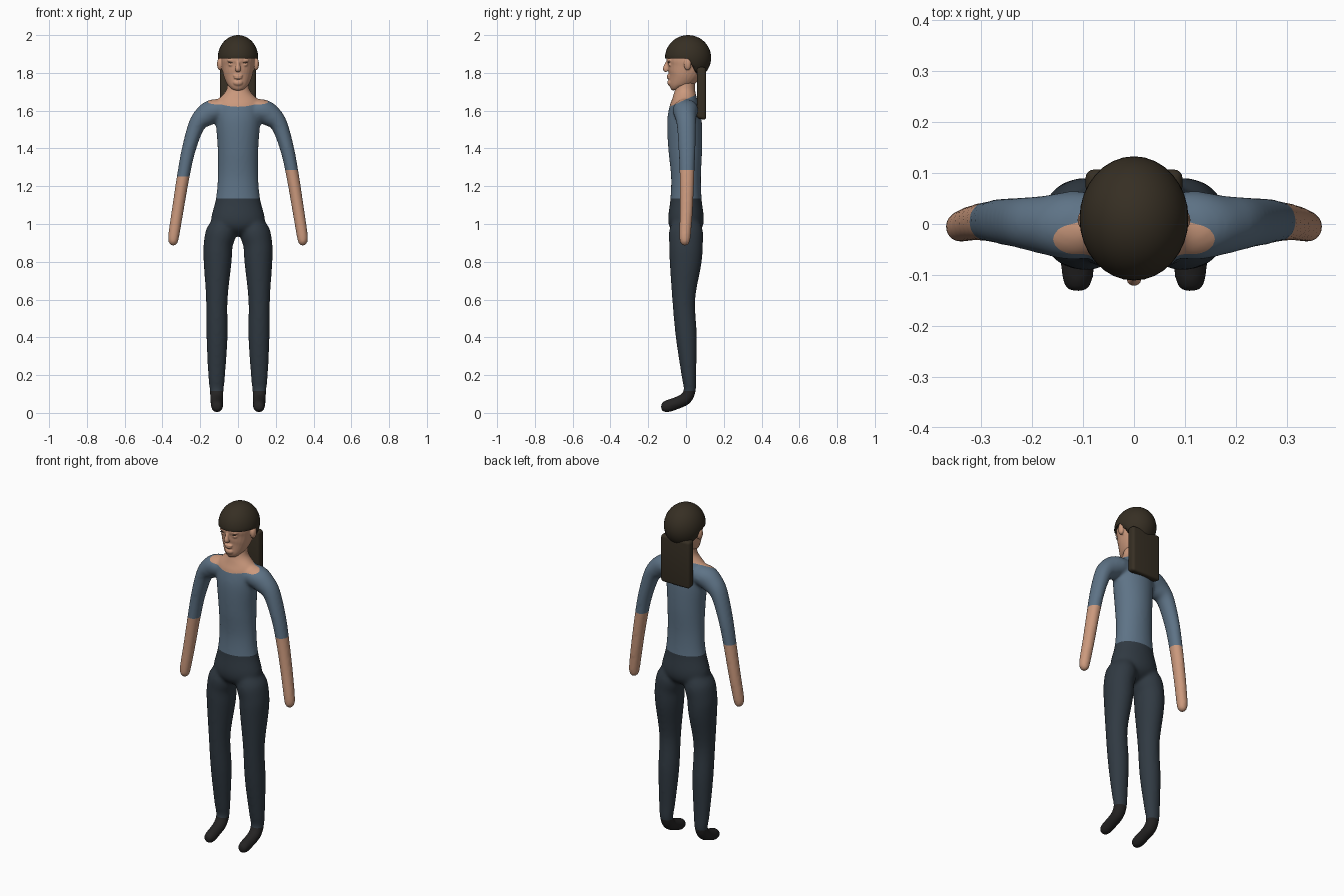
import bpy, bmesh, math
from mathutils import Vector, Matrix

if "Cube" in bpy.data.objects:
    bpy.data.objects.remove(bpy.data.objects["Cube"])


def material(name, rgb):
    m = bpy.data.materials.new(name)
    m.use_nodes = True
    color = (*rgb, 1)
    m.diffuse_color = color
    m.node_tree.nodes["Principled BSDF"].inputs["Base Color"].default_value = color
    return m


SHIRT = material("blue_shirt", (0.112, 0.172, 0.24))
PANTS = material("dark_trousers", (0.03, 0.042, 0.055))
SKIN = material("skin", (0.6, 0.32, 0.205))
HAIR = material("brown_hair", (0.037, 0.028, 0.017))
SHOE = material("black_shoes", (0.018, 0.017, 0.017))


def add_object(name, bm, mats):
    bmesh.ops.recalc_face_normals(bm, faces=bm.faces)
    mesh = bpy.data.meshes.new(name)
    bm.to_mesh(mesh)
    bm.free()
    for m in mats:
        mesh.materials.append(m)
    obj = bpy.data.objects.new(name, mesh)
    bpy.context.collection.objects.link(obj)
    return obj


def spline(pts, steps=5):
    """Catmull-Rom through tuples of numbers."""
    out = []
    for i in range(len(pts) - 1):
        quad = pts[max(i - 1, 0)], pts[i], pts[i + 1], pts[min(i + 2, len(pts) - 1)]
        for s in range(steps):
            t = s / steps
            out.append([b + 0.5 * t * (c - a + t * (2*a - 5*b + 4*c - d + t * (3*(b - c) + d - a)))
                        for a, b, c, d in zip(*quad)])
    return out + [list(pts[-1])]


def tube(bm, pts, ref, side=1, n=28):
    """Loft of ellipses (x, y, z, radius along ref, other radius)."""
    rows = spline(pts)
    centres = [Vector(r[:3]) for r in rows]
    rings = []
    for i, r in enumerate(rows):
        t = (centres[min(i + 1, len(rows) - 1)] - centres[max(i - 1, 0)]).normalized()
        u = (ref - t * ref.dot(t)).normalized()
        v = t.cross(u)
        ring = []
        for k in range(n):
            a = math.tau * k / n
            p = centres[i] + u * r[3] * math.cos(a) + v * r[4] * math.sin(a)
            ring.append(bm.verts.new((p.x * side, p.y, p.z)))
        rings.append(ring)
    for a, b in zip(rings, rings[1:]):
        for k in range(n):
            bm.faces.new((a[k], a[(k + 1) % n], b[(k + 1) % n], b[k]))
    bm.faces.new(rings[0])
    bm.faces.new(rings[-1])


def blob(bm, centre, size):
    mat = Matrix.Translation(centre) @ Matrix.Diagonal((*size, 1))
    return bmesh.ops.create_uvsphere(bm, u_segments=32, v_segments=24, radius=1, matrix=mat)["verts"]


def fuse(obj, mats, voxel, rounds):
    """Melt overlapping volumes into one smooth skin."""
    rem = obj.modifiers.new("fuse", "REMESH")
    rem.mode = "VOXEL"
    rem.voxel_size = voxel
    smo = obj.modifiers.new("soften", "SMOOTH")
    smo.factor = 0.5
    smo.iterations = rounds
    dg = bpy.context.evaluated_depsgraph_get()
    mesh = bpy.data.meshes.new_from_object(obj.evaluated_get(dg))
    obj.modifiers.clear()
    mesh.materials.clear()
    for m in mats:
        mesh.materials.append(m)
    obj.data = mesh


def shade(obj):
    for p in obj.data.polygons:
        p.use_smooth = True


X, Y = Vector((1, 0, 0)), Vector((0, 1, 0))

# Body: torso, legs with feet, arms
bm = bmesh.new()
torso = [(1.77, 0, .056, .05), (1.715, -.005, .06, .053), (1.685, -.006, .08, .06),
         (1.655, -.007, .11, .068), (1.62, -.008, .12, .08), (1.54, -.008, .118, .092),
         (1.4, -.004, .108, .09), (1.25, 0, .107, .079), (1.13, 0, .118, .083),
         (1.03, 0, .143, .095), (.98, 0, .13, .085), (.95, 0, .07, .055), (.935, 0, .02, .02)]
tube(bm, [(0, y, z, a, b) for z, y, a, b in torso], X)
leg = [(.075, 0, 1.06, .03, .05), (.087, 0, .97, .077, .088), (.105, 0, .89, .077, .089),
       (.108, -.002, .8, .074, .085), (.112, -.012, .6, .057, .061), (.111, .002, .4, .056, .056),
       (.113, .015, .2, .045, .039), (.113, .02, .12, .037, .032), (.113, -.003, .075, .035, .034),
       (.112, -.05, .052, .033, .033), (.111, -.1, .035, .032, .033), (.111, -.127, .033, .023, .023),
       (.111, -.133, .033, .008, .008)]
arm = [(.05, 0, 1.605, .06, .045), (.12, -.003, 1.602, .068, .06), (.17, -.002, 1.575, .059, .06),
       (.218, .002, 1.525, .051, .045), (.262, .005, 1.39, .045, .037), (.291, .005, 1.245, .039, .034),
       (.318, .002, 1.08, .035, .032), (.34, -.005, .94, .031, .03), (.343, -.006, .9, .025, .024),
       (.344, -.006, .885, .01, .01)]
for side in (1, -1):
    tube(bm, leg, X, side)
    tube(bm, arm, Y, side)
body = add_object("body", bm, [])
fuse(body, [SHIRT, PANTS, SKIN, SHOE], 0.008, 12)

# Clothing edges cut into the body, then coloured by region
WAIST, ANKLE, CUFF_LEFT, CUFF_RIGHT = 1.135, 0.115, 1.287, 1.252
NECK_POINT, NECK_NORMAL = Vector((0, 0, 1.66)), Vector((0, -.45, 1))
bm = bmesh.new()
bm.from_mesh(body.data)
cuts = [(Vector((0, 0, z)), Vector((0, 0, 1))) for z in (WAIST, ANKLE, CUFF_LEFT, CUFF_RIGHT)]
for point, normal in cuts + [(NECK_POINT, NECK_NORMAL)]:
    bmesh.ops.bisect_plane(bm, geom=bm.verts[:] + bm.edges[:] + bm.faces[:],
                           plane_co=point, plane_no=normal, dist=1e-5)
for f in bm.faces:
    c = f.calc_center_median()
    if abs(c.x) > 0.22:
        f.material_index = 2 if c.z < (CUFF_LEFT if c.x > 0 else CUFF_RIGHT) else 0
    elif (c - NECK_POINT).dot(NECK_NORMAL) > 0:
        f.material_index = 2
    else:
        f.material_index = 0 if c.z > WAIST else 1 if c.z > ANKLE else 3
bm.to_mesh(body.data)
bm.free()
shade(body)

# Head with nose, lips, brow ridges and ears
bm = bmesh.new()
skull = [(1.715, -.04, .03, .03), (1.735, -.042, .052, .05), (1.78, -.02, .074, .081),
         (1.83, -.002, .085, .1), (1.88, .004, .089, .106), (1.94, .01, .075, .085),
         (1.96, .01, .03, .03)]
tube(bm, [(0, y, z, a, b) for z, y, a, b in skull], X)
tube(bm, [(0, -.094, 1.865, .008, .008), (0, -.102, 1.842, .01, .012),
          (0, -.108, 1.82, .015, .014), (0, -.1, 1.808, .012, .008)], X)
for z, w in ((1.785, .026), (1.774, .022)):
    blob(bm, (0, -.092, z), (w, .011, .007))
blob(bm, (0, -.083, 1.748), (.026, .016, .017))
for side in (1, -1):
    blob(bm, (side * .036, -.087, 1.866), (.022, .011, .008))
    blob(bm, (side * .036, -.085, 1.843), (.015, .009, .008))
    blob(bm, (side * .096, .008, 1.847), (.015, .02, .034))
head = add_object("head", bm, [])
fuse(head, [SKIN], 0.004, 4)
shade(head)

# Thin dark lash lines
bm = bmesh.new()
for side in (1, -1):
    blob(bm, (side * .038, -.092, 1.853), (.014, .004, .002))
shade(add_object("lashes", bm, [HAIR]))

# Hair cap: level fringe, dropping behind the ears
bm = bmesh.new()
for v in blob(bm, (0, .011, 1.88), (.107, .122, .12)):
    t = min(max((v.co.y - .005) / .06, 0), 1)
    v.co.z = max(v.co.z, 1.877 - .088 * t * t * (3 - 2 * t))
cap = add_object("hair_cap", bm, [HAIR])

# Long hair hanging down the back
bm = bmesh.new()
bmesh.ops.create_cube(bm, size=1, matrix=Matrix.Translation((0, .082, 1.69))
                      @ Matrix.Diagonal((.19, .05, .28, 1)))
for v in bm.verts:
    if v.co.z < 1.6 and v.co.y < .08:
        v.co.z += .01
bmesh.ops.bevel(bm, geom=bm.edges[:], offset=.016, segments=4, profile=.5, affect="EDGES")
back_hair = add_object("back_hair", bm, [HAIR])

bpy.ops.object.select_all(action="DESELECT")
for obj in (cap, back_hair):
    obj.select_set(True)
bpy.context.view_layer.objects.active = cap
bpy.ops.object.shade_smooth_by_angle(angle=math.radians(40))
